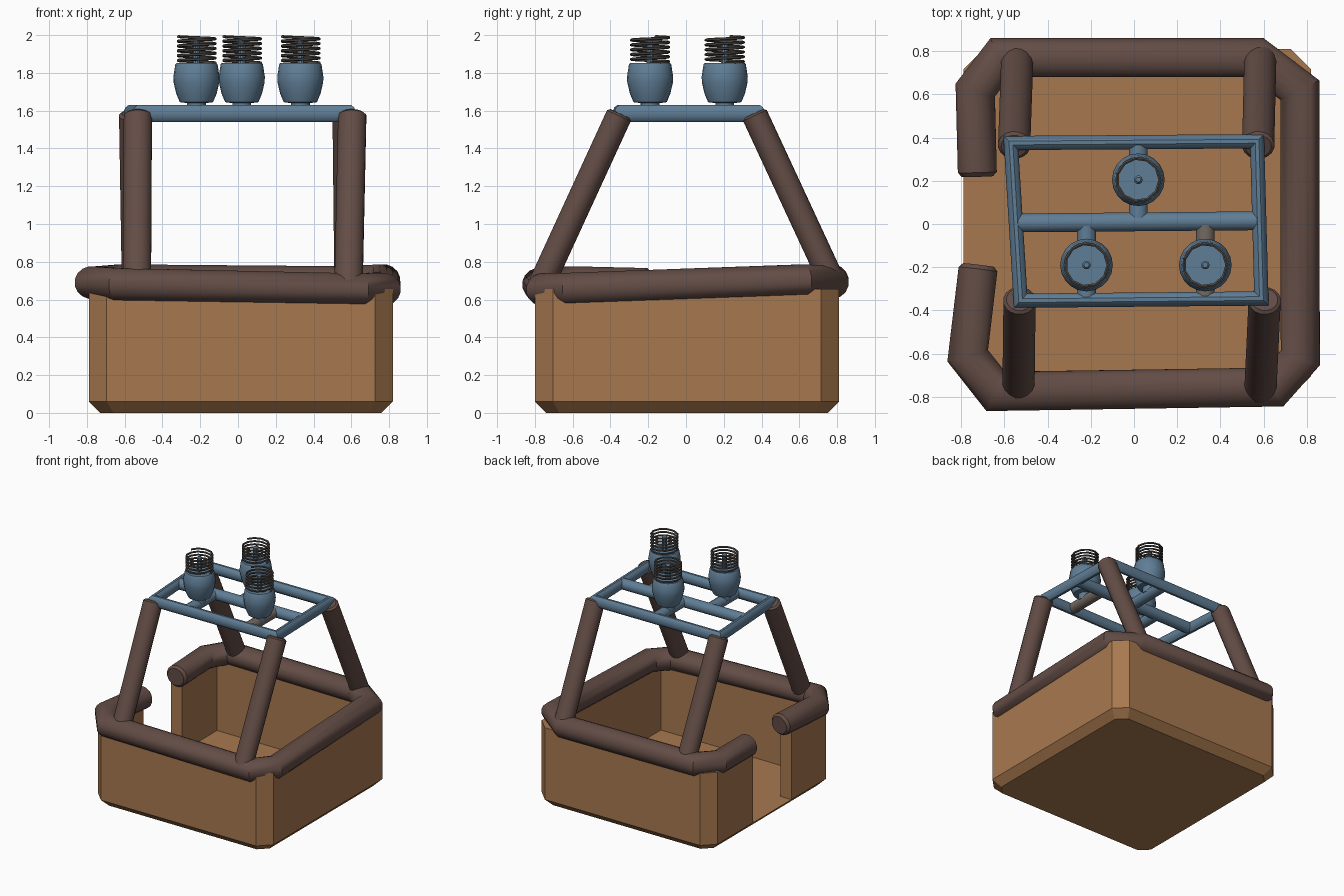
import bpy, bmesh, math
from mathutils import Vector

if "Cube" in bpy.data.objects:
    bpy.data.objects.remove(bpy.data.objects["Cube"])


def material(name, rgb):
    m = bpy.data.materials.new(name)
    m.diffuse_color = (*rgb, 1)
    m.use_nodes = True
    m.node_tree.nodes["Principled BSDF"].inputs["Base Color"].default_value = m.diffuse_color
    return m


WICKER = material("wicker tan", (0.39, 0.19, 0.078))
LEATHER = material("dark leather brown", (0.125, 0.073, 0.060))
STEEL = material("blue steel", (0.115, 0.205, 0.300))
COIL = material("dark grey coil", (0.085, 0.075, 0.070))
PIPE = material("grey brown pipe", (0.17, 0.14, 0.12))


def finish(name, bm, mat, smooth=True):
    bmesh.ops.recalc_face_normals(bm, faces=bm.faces[:])
    me = bpy.data.meshes.new(name)
    bm.to_mesh(me)
    bm.free()
    ob = bpy.data.objects.new(name, me)
    bpy.context.collection.objects.link(ob)
    me.materials.append(mat)
    if smooth:
        bpy.ops.object.select_all(action='DESELECT')
        ob.select_set(True)
        bpy.context.view_layer.objects.active = ob
        bpy.ops.object.shade_smooth_by_angle(angle=math.radians(35))
    return ob


def bridge(bm, rings, closed=False):
    n = len(rings[0])
    pairs = list(zip(rings, rings[1:])) + ([(rings[-1], rings[0])] if closed else [])
    for a, b in pairs:
        for i in range(n):
            j = (i + 1) % n
            bm.faces.new((a[i], a[j], b[j], b[i]))
    if not closed:
        bm.faces.new(rings[0])
        bm.faces.new(rings[-1])


def tube(name, path, width, height, mat, sides=16, closed=False, soft=0.0):
    """Sweep an elliptical section along a path with mitred corners."""
    pts = [Vector(p) for p in path]
    size = [1.0] * len(pts)
    if soft:  # chamfered ends
        a = pts[0] + (pts[1] - pts[0]).normalized() * soft
        b = pts[-1] + (pts[-2] - pts[-1]).normalized() * soft
        pts = [pts[0], a] + pts[1:-1] + [b, pts[-1]]
        size = [0.8] + [1.0] * (len(pts) - 2) + [0.8]
    bm = bmesh.new()
    rings = []
    for k, p in enumerate(pts):
        prev = pts[k - 1] if (k or closed) else None
        nxt = pts[(k + 1) % len(pts)] if (k < len(pts) - 1 or closed) else None
        d0 = (p - prev).normalized() if prev is not None else (nxt - p).normalized()
        d1 = (nxt - p).normalized() if nxt is not None else d0
        t = (d0 + d1).normalized()
        side = t.cross(Vector((0, 0, 1))).normalized()
        up = side.cross(t)
        side = side / max(t.dot(d0), 0.3)
        ring = []
        for i in range(sides):
            a = 2 * math.pi * (i + 0.5) / sides
            ring.append(bm.verts.new(p + size[k] * (side * math.cos(a) * width + up * math.sin(a) * height)))
        rings.append(ring)
    bridge(bm, rings, closed)
    return finish(name, bm, mat)


def lathe(name, profile, x, y, mat, sides=20):
    bm = bmesh.new()
    rings = [[bm.verts.new((x + r * math.cos(2 * math.pi * i / sides),
                            y + r * math.sin(2 * math.pi * i / sides), z))
              for i in range(sides)] for r, z in profile]
    bridge(bm, rings)
    return finish(name, bm, mat)


def prism(name, layers, mat):
    bm = bmesh.new()
    bridge(bm, [[bm.verts.new((x, y, z)) for x, y in outline] for outline, z in layers])
    return finish(name, bm, mat, smooth=False)


def octagon(x0, x1, y0, y1, c):
    return [(x0, y0 + c), (x0 + c, y0), (x1 - c, y0), (x1, y0 + c),
            (x1, y1 - c), (x1 - c, y1), (x0 + c, y1), (x0, y1 - c)]


# Basket: chamfered floor slab and C-shaped wall with a doorway on the left
X0, X1, Y0, Y1 = -0.79, 0.82, -0.80, 0.81
outer = octagon(X0, X1, Y0, Y1, 0.095)
prism("basket_floor", [(octagon(X0 + 0.06, X1 - 0.06, Y0 + 0.06, Y1 - 0.06, 0.07), 0),
                       (outer, 0.06)], WICKER)
t, door = 0.1, 0.25
wall = [(X0, -door)] + outer + [(X0, door), (X0 + t, door), (X0 + t, Y1 - t), (X1 - t, Y1 - t),
                                (X1 - t, Y0 + t), (X0 + t, Y0 + t), (X0 + t, -door)]
prism("basket_wall", [(wall, 0.06), (wall, 0.655)], WICKER)

# Padded rim, open at the doorway
tube("padded_rim", [(-0.72, -0.19, 0.68), (-0.77, -0.61, 0.69), (-0.64, -0.775, 0.68),
                    (0.65, -0.755, 0.652), (0.77, -0.62, 0.655), (0.768, 0.62, 0.70),
                    (0.57, 0.77, 0.69), (-0.62, 0.77, 0.70), (-0.735, 0.62, 0.69),
                    (-0.725, 0.22, 0.68)], 0.092, 0.088, LEATHER, soft=0.02)

# Four leaning posts
posts = {"front_left": ((-0.535, -0.775, 0.66), (-0.53, -0.35, 1.585)),
         "front_right": ((0.585, -0.775, 0.66), (0.605, -0.35, 1.585)),
         "back_left": ((-0.54, 0.785, 0.67), (-0.555, 0.36, 1.585)),
         "back_right": ((0.585, 0.785, 0.67), (0.575, 0.36, 1.585))}
for key, ends in posts.items():
    tube("post_" + key, ends, 0.076, 0.07, LEATHER, soft=0.012)

# Burner frame with middle bar
Z = 1.585
tube("burner_frame", [(-0.57, 0.375, Z), (0.57, 0.383, Z), (0.59, -0.345, Z), (-0.525, -0.355, Z)],
     0.034, 0.046, STEEL, sides=12, closed=True)
tube("frame_middle_bar", [(-0.55, 0.005, Z), (0.58, 0.015, Z)], 0.045, 0.045, STEEL, sides=12)

# Burners: support pipe, can, nozzle and coil
burners = [(0.02, 0.205, 0.01, 0.375, STEEL), (-0.22, -0.19, 0.01, -0.345, STEEL),
           (0.33, -0.19, 0.01, -0.345, PIPE)]
for k, (x, y, ya, yb, mat) in enumerate(burners, 1):
    tube(f"burner_support_{k}", [(x, ya, Z), (x, yb, Z)], 0.045, 0.042, mat, sides=12)
    lathe(f"burner_can_{k}", [(0.05, 1.59), (0.05, 1.64), (0.088, 1.645), (0.107, 1.69), (0.121, 1.75),
                              (0.122, 1.78), (0.112, 1.845), (0.106, 1.852)], x, y, STEEL)
    lathe(f"burner_nozzle_{k}", [(0.02, 1.85), (0.02, 1.96), (0.012, 1.97)], x, y, STEEL, 10)
    turns, seg = 5.5, 11
    n = int(turns * seg)
    coil = [(x + 0.1 * math.cos(2 * math.pi * i / seg), y + 0.1 * math.sin(2 * math.pi * i / seg),
             1.853 + 0.139 * i / n) for i in range(n + 1)]
    tube(f"burner_coil_{k}", coil, 0.008, 0.008, COIL, sides=6)
